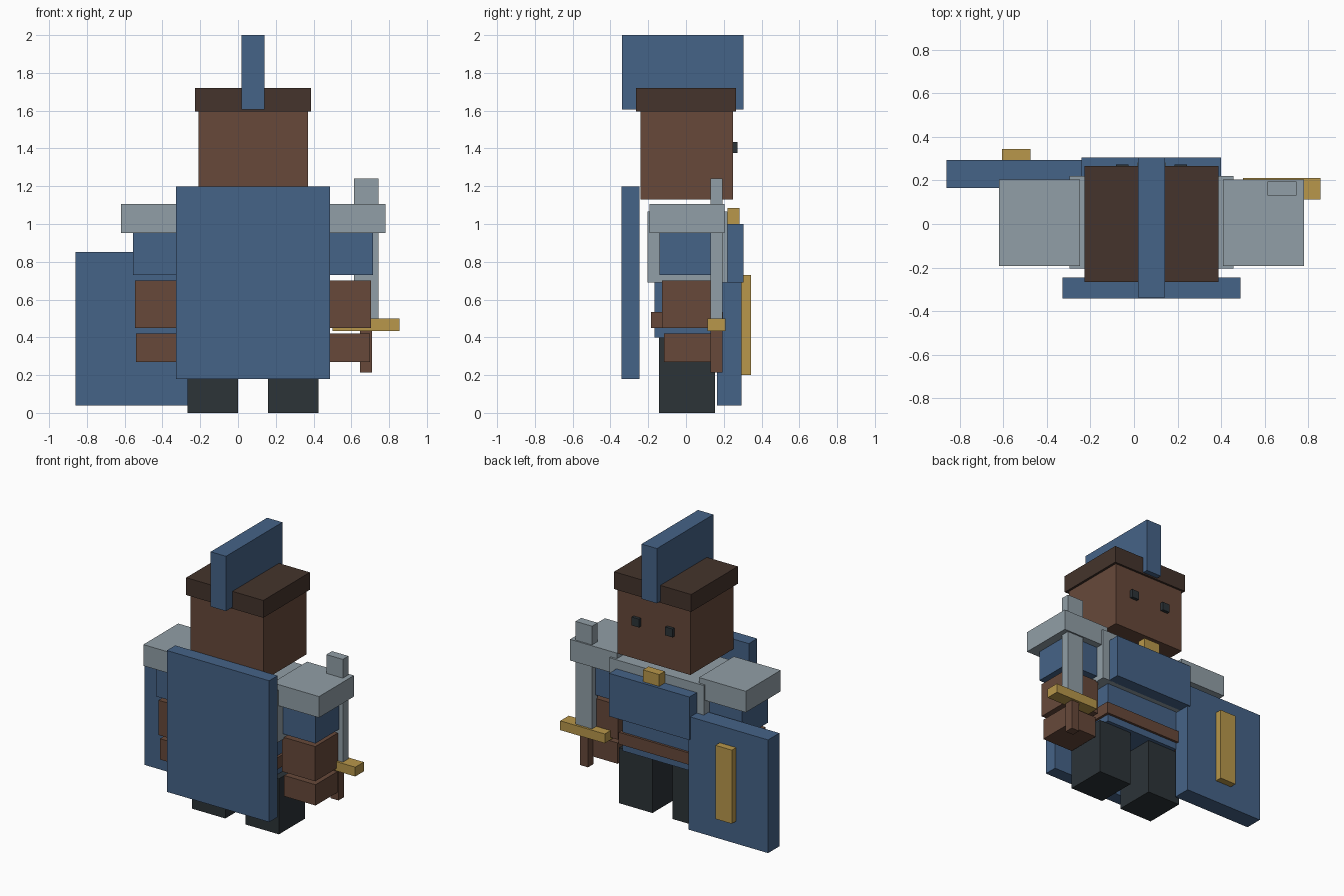
import bpy
import bmesh

if "Cube" in bpy.data.objects:
    bpy.data.objects.remove(bpy.data.objects["Cube"])


def material(name, r, g, b):
    m = bpy.data.materials.new(name)
    m.diffuse_color = (r, g, b, 1)
    m.use_nodes = True
    m.node_tree.nodes["Principled BSDF"].inputs["Base Color"].default_value = m.diffuse_color
    return m


BLUE = material("blue cloth", 0.060, 0.125, 0.245)
SKIN = material("brown skin", 0.135, 0.066, 0.042)
HAT = material("dark brown leather", 0.058, 0.034, 0.025)
STEEL = material("grey steel", 0.285, 0.345, 0.385)
GOLD = material("gold", 0.48, 0.31, 0.07)
DARK = material("charcoal", 0.025, 0.033, 0.039)

MID = 0.08  # symmetry plane of the body


def box(name, mat, x, y, z):
    """Box spanning the (min, max) ranges on each axis."""
    bm = bmesh.new()
    bmesh.ops.create_cube(bm, size=1)
    for v in bm.verts:
        v.co = [r[0] if c < 0 else r[1] for c, r in zip(v.co, (x, y, z))]
    mesh = bpy.data.meshes.new(name)
    bm.to_mesh(mesh)
    bm.free()
    mesh.materials.append(mat)
    ob = bpy.data.objects.new(name, mesh)
    bpy.context.collection.objects.link(ob)
    return ob


def centred(name, mat, half, y, z):
    box(name, mat, (MID - half, MID + half), y, z)


def pair(name, mat, inner, outer, y, z):
    box(name + "_left", mat, (MID - outer, MID - inner), y, z)
    box(name + "_right", mat, (MID + inner, MID + outer), y, z)


# Head, headband, crest and eyes
centred("head", SKIN, 0.29, (-0.24, 0.25), (1.13, 1.60))
centred("headband", HAT, 0.307, (-0.265, 0.265), (1.595, 1.72))
centred("crest", BLUE, 0.061, (-0.338, 0.304), (1.605, 2.0))
pair("eye", DARK, 0.105, 0.163, (0.24, 0.272), (1.375, 1.435))

# Torso, breastplate, clasp, waist and belt
centred("torso", STEEL, 0.376, (-0.205, 0.22), (0.69, 1.065))
centred("breastplate", BLUE, 0.32, (0.215, 0.304), (0.69, 1.0))
centred("clasp", GOLD, 0.065, (0.22, 0.283), (0.995, 1.085))
centred("waist", BLUE, 0.30, (-0.168, 0.18), (0.40, 0.69))
centred("belt", SKIN, 0.318, (-0.185, 0.197), (0.45, 0.535))

# Cape behind the body
centred("cape", BLUE, 0.408, (-0.342, -0.246), (0.18, 1.198))

# Arms
pair("shoulder_plate", STEEL, 0.327, 0.70, (-0.192, 0.205), (0.953, 1.105))
pair("sleeve", BLUE, 0.345, 0.635, (-0.14, 0.155), (0.73, 0.96))
pair("forearm", SKIN, 0.36, 0.625, (-0.128, 0.145), (0.45, 0.70))
pair("hand", SKIN, 0.37, 0.62, (-0.117, 0.135), (0.27, 0.42))

# Legs
pair("leg", DARK, 0.08, 0.347, (-0.144, 0.153), (0.0, 0.40))

# Shield with raised bar
box("shield", BLUE, (-0.86, -0.225), (0.165, 0.294), (0.038, 0.853))
box("shield_bar", GOLD, (-0.605, -0.475), (0.29, 0.343), (0.20, 0.73))

# Sword
box("blade", STEEL, (0.613, 0.744), (0.13, 0.194), (0.495, 1.24))
box("guard", GOLD, (0.50, 0.855), (0.113, 0.21), (0.433, 0.50))
box("grip", SKIN, (0.645, 0.71), (0.13, 0.194), (0.215, 0.44))
